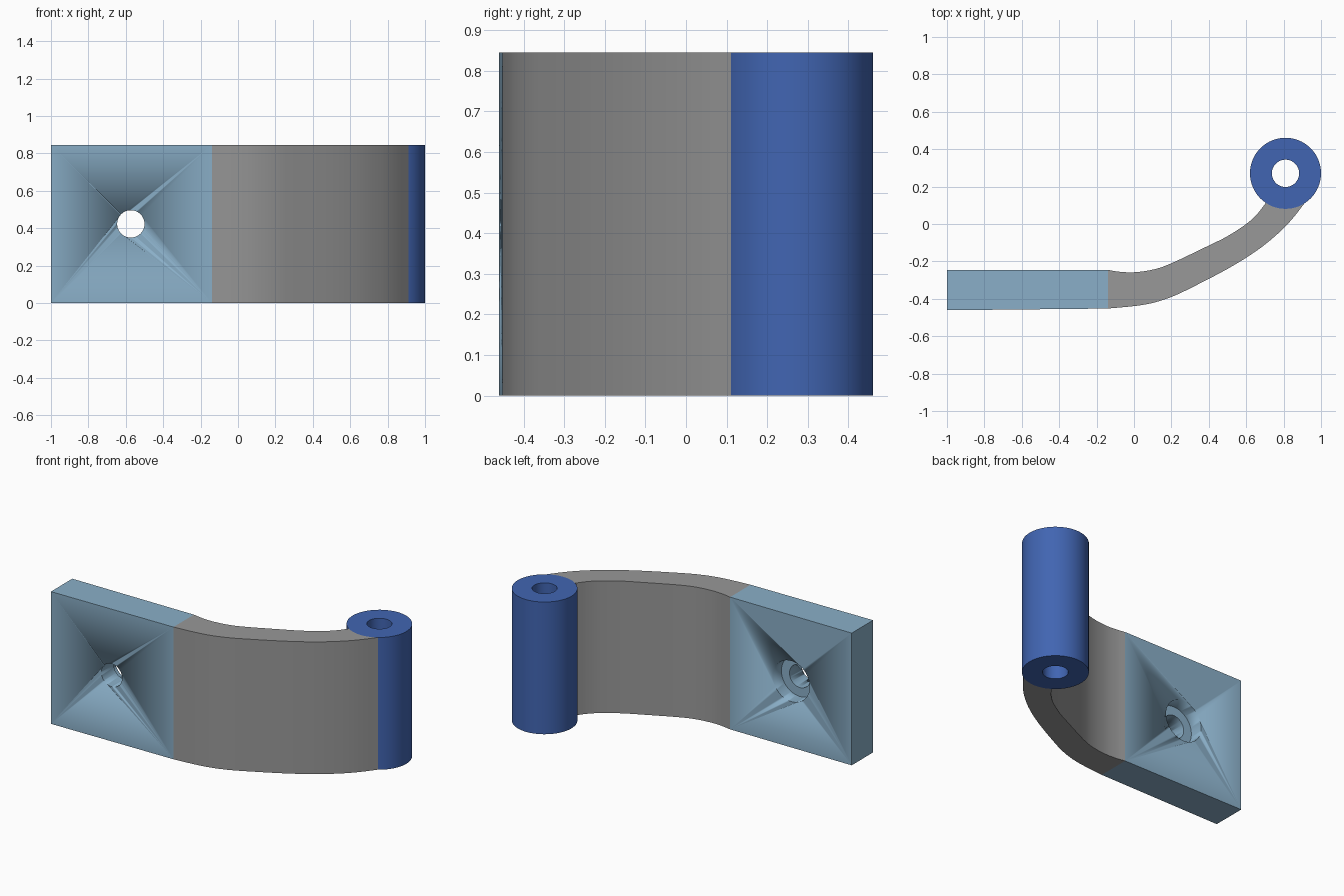
import bpy, bmesh, math
from mathutils import Vector

if "Cube" in bpy.data.objects:
    bpy.data.objects.remove(bpy.data.objects["Cube"])

H = 0.845                      # overall height
BX, BY, BR = 0.81, 0.271, 0.19  # barrel centre and radius
HOLE = 0.073


def material(name, srgb):
    m = bpy.data.materials.new(name)
    lin = [((c / 255 + 0.055) / 1.055) ** 2.4 for c in srgb]
    m.diffuse_color = (*lin, 1)
    m.use_nodes = True
    m.node_tree.nodes["Principled BSDF"].inputs["Base Color"].default_value = m.diffuse_color
    return m


light_blue = material("light_blue", (138, 175, 200))
grey = material("grey", (152, 152, 152))
deep_blue = material("deep_blue", (65, 101, 178))


def finish(name, bm, mat):
    bmesh.ops.recalc_face_normals(bm, faces=bm.faces)
    me = bpy.data.meshes.new(name)
    bm.to_mesh(me)
    bm.free()
    me.materials.append(mat)
    ob = bpy.data.objects.new(name, me)
    bpy.context.collection.objects.link(ob)
    bpy.ops.object.select_all(action='DESELECT')
    bpy.context.view_layer.objects.active = ob
    ob.select_set(True)
    bpy.ops.object.shade_smooth_by_angle(angle=math.radians(30))
    return ob


def prism(name, outline, mat):
    """Extrude a plan outline from the floor to full height."""
    bm = bmesh.new()
    face = bm.faces.new([bm.verts.new((x, y, 0)) for x, y in outline])
    top = bmesh.ops.extrude_face_region(bm, geom=[face])["geom"]
    bmesh.ops.translate(bm, vec=(0, 0, H),
                        verts=[v for v in top if isinstance(v, bmesh.types.BMVert)])
    return finish(name, bm, mat)


def lathe(name, profile, mat, steps=64):
    """Revolve a closed (radius, z) profile around z."""
    bm = bmesh.new()
    rings = []
    for i in range(steps):
        a = math.tau * i / steps
        rings.append([bm.verts.new((r * math.cos(a), r * math.sin(a), z)) for r, z in profile])
    n = len(profile)
    for i in range(steps):
        p, q = rings[i], rings[(i + 1) % steps]
        for j in range(n):
            k = (j + 1) % n
            bm.faces.new((p[j], q[j], q[k], p[k]))
    bmesh.ops.remove_doubles(bm, verts=bm.verts, dist=1e-5)
    return finish(name, bm, mat)


def smooth_path(pts, steps=5):
    """Catmull-Rom curve through the points."""
    p = [Vector(c) for c in pts]
    p = [2 * p[0] - p[1]] + p + [2 * p[-1] - p[-2]]
    out = []
    for a, b, c, d in zip(p, p[1:], p[2:], p[3:]):
        for i in range(steps):
            t = i / steps
            out.append(0.5 * (2 * b + (c - a) * t + (2 * a - 5 * b + 4 * c - d) * t * t
                              + (3 * b - a - 3 * c + d) * t ** 3))
    return [tuple(v) for v in out] + [pts[-1]]


# Mounting plate with counterbored screw hole
plate = prism("mounting_plate",
              [(-1, -0.461), (-0.14, -0.452), (-0.14, -0.245), (-1, -0.245)], light_blue)
cutter = lathe("screw_hole_cutter",
               [(0, -0.2), (HOLE, -0.2), (HOLE, 0.13), (0.13, 0.13), (0.13, 0.4), (0, 0.4)],
               light_blue)
cutter.location = (-0.573, -0.461, 0.423)
cutter.rotation_euler = (-math.pi / 2, 0, 0)
cutter.hide_render = True
cutter.hide_set(True)
cut = plate.modifiers.new("screw_hole", 'BOOLEAN')
cut.operation = 'DIFFERENCE'
cut.solver = 'EXACT'
cut.object = cutter

# Curved arm, ending in a saddle that hugs the barrel
outer = smooth_path([(-0.14, -0.452), (0, -0.439), (0.1, -0.422), (0.2, -0.39), (0.3, -0.344),
                     (0.5, -0.24), (0.65, -0.147), (0.76, -0.06), (0.84, 0.02), (0.915, 0.115)])
inner = smooth_path([(-0.14, -0.245), (-0.08, -0.255), (0, -0.258), (0.1, -0.244), (0.2, -0.21),
                     (0.4, -0.115), (0.5, -0.065), (0.6, 0), (0.66, 0.055), (0.705, 0.113)])
a0 = math.atan2(0.115 - BY, 0.915 - BX)
a1 = math.atan2(0.113 - BY, 0.705 - BX)
saddle = [(BX + BR * math.cos(a0 + (a1 - a0) * i / 12),
           BY + BR * math.sin(a0 + (a1 - a0) * i / 12)) for i in range(1, 12)]
prism("curved_arm", outer + saddle + inner[::-1], grey)

# Hinge barrel with pin bore
barrel = lathe("hinge_barrel", [(HOLE, 0), (BR, 0), (BR, H), (HOLE, H)], deep_blue)
barrel.location = (BX, BY, 0)
